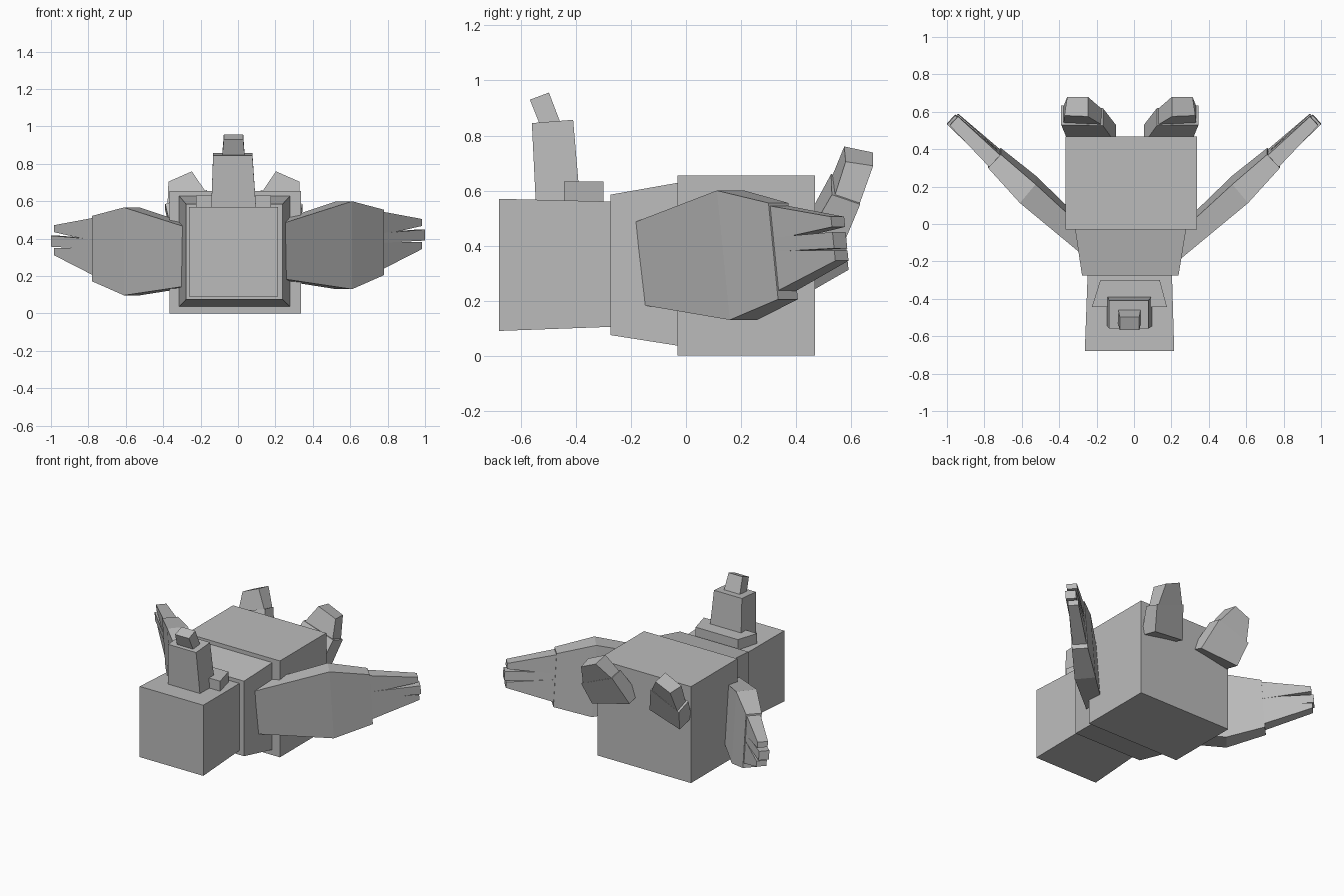
import bpy

cube = bpy.data.objects.get("Cube")
if cube:
    bpy.data.objects.remove(cube, do_unlink=True)

grey = bpy.data.materials.new("plain grey")
grey.use_nodes = True
tone = (.5, .5, .5, 1)
grey.diffuse_color = tone
grey.node_tree.nodes["Principled BSDF"].inputs["Base Color"].default_value = tone


def loft(name, start, end):
    """Closed flat-sided block between two four-cornered sections."""
    count = len(start)
    faces = [tuple(range(count)), tuple(range(count, count * 2))]
    for i in range(count):
        j = (i + 1) % count
        faces.append((i, j, j + count, i + count))
    mesh = bpy.data.meshes.new(name)
    mesh.from_pydata(list(start) + list(end), [], faces)
    mesh.materials.append(grey)
    part = bpy.data.objects.new(name, mesh)
    bpy.context.collection.objects.link(part)
    # consistent outward normals
    import bmesh
    bm = bmesh.new()
    bm.from_mesh(mesh)
    bmesh.ops.recalc_face_normals(bm, faces=bm.faces)
    bm.to_mesh(mesh)
    bm.free()
    return part


def upright(y, left, right, low, high):
    """Section facing the front."""
    return [(left, y, low), (right, y, low), (right, y, high), (left, y, high)]


def level(left, right, front, back, z_front, z_back):
    """Section facing up, tilted from front to back."""
    return [(left, front, z_front), (right, front, z_front),
            (right, back, z_back), (left, back, z_back)]


# Head, neck and body along the y axis
loft("head", upright(-.68, -.263, .215, .09, .57), upright(-.27, -.248, .203, .105, .56))
loft("neck", upright(-.275, -.278, .238, .075, .585), upright(-.02, -.316, .28, .035, .63))
loft("body", upright(-.03, -.365, .336, 0, .655), upright(.468, -.365, .336, 0, .655))

# Crest on top of the head
loft("crest_bar", upright(-.443, -.225, .176, .54, .632), upright(-.3, -.18, .138, .54, .632))
loft("crest_tower", level(-.144, .098, -.545, -.383, .54, .54),
     level(-.133, .077, -.56, -.41, .845, .857))
loft("crest_tip", level(-.086, .037, -.527, -.45, .83, .83),
     level(-.076, .028, -.567, -.498, .93, .956))


# Side fins: sections hold front point, back point and height range
def fin_section(side, front, back, low, high):
    drop = 0 if side > 0 else .033
    points = [(front, low), (front, high), (back, high), (back, low)]
    return [(side * x, y + (.37 - z) * .1, z - drop) for (x, y), z in points]


for label, side in (("left", 1), ("right", -1)):
    root = fin_section(side, (.255, -.17), (.19, -.085), .183, .487)
    middle = fin_section(side, (.61, .135), (.526, .235), .13, .6)
    outer = fin_section(side, (.78, .318), (.712, .39), .205, .555)
    loft(label + "_fin_inner", root, middle)
    loft(label + "_fin_outer", middle, outer)
    # Three tapering fingers: root heights, tip heights, reach
    fingers = {
        "upper": (.42, .545, .468, .505, .985),
        "middle": (.378, .43, .39, .449, 1),
        "lower": (.235, .382, .345, .382, .985),
    }
    for finger, (low, high, tip_low, tip_high, reach) in fingers.items():
        loft(f"{label}_fin_{finger}_finger",
             fin_section(side, (.77, .318), (.715, .385), low, high),
             fin_section(side, (reach, .54), (reach - .044, .588), tip_low, tip_high))


# Rear flippers, leaning outward and back
for label, side in (("left", 1), ("right", -1)):
    def place(points):
        return [(-.022 + side * x, y, z) for x, y, z in points]

    # Corner order: outer back, inner back, inner front, outer front
    bottom = place([(.33, .57, .4), (.075, .53, .45), (.075, .43, .48), (.33, .44, .43)])
    joint = place([(.367, .633, .55), (.145, .62, .64), (.145, .527, .66), (.367, .53, .585)])
    wrist = place([(.355, .63, .55), (.15, .615, .635), (.15, .53, .65), (.355, .54, .58)])
    tip = place([(.335, .68, .69), (.225, .68, .738), (.225, .575, .76), (.35, .58, .705)])
    loft(label + "_flipper_base", bottom, joint)
    loft(label + "_flipper_tip", wrist, tip)
